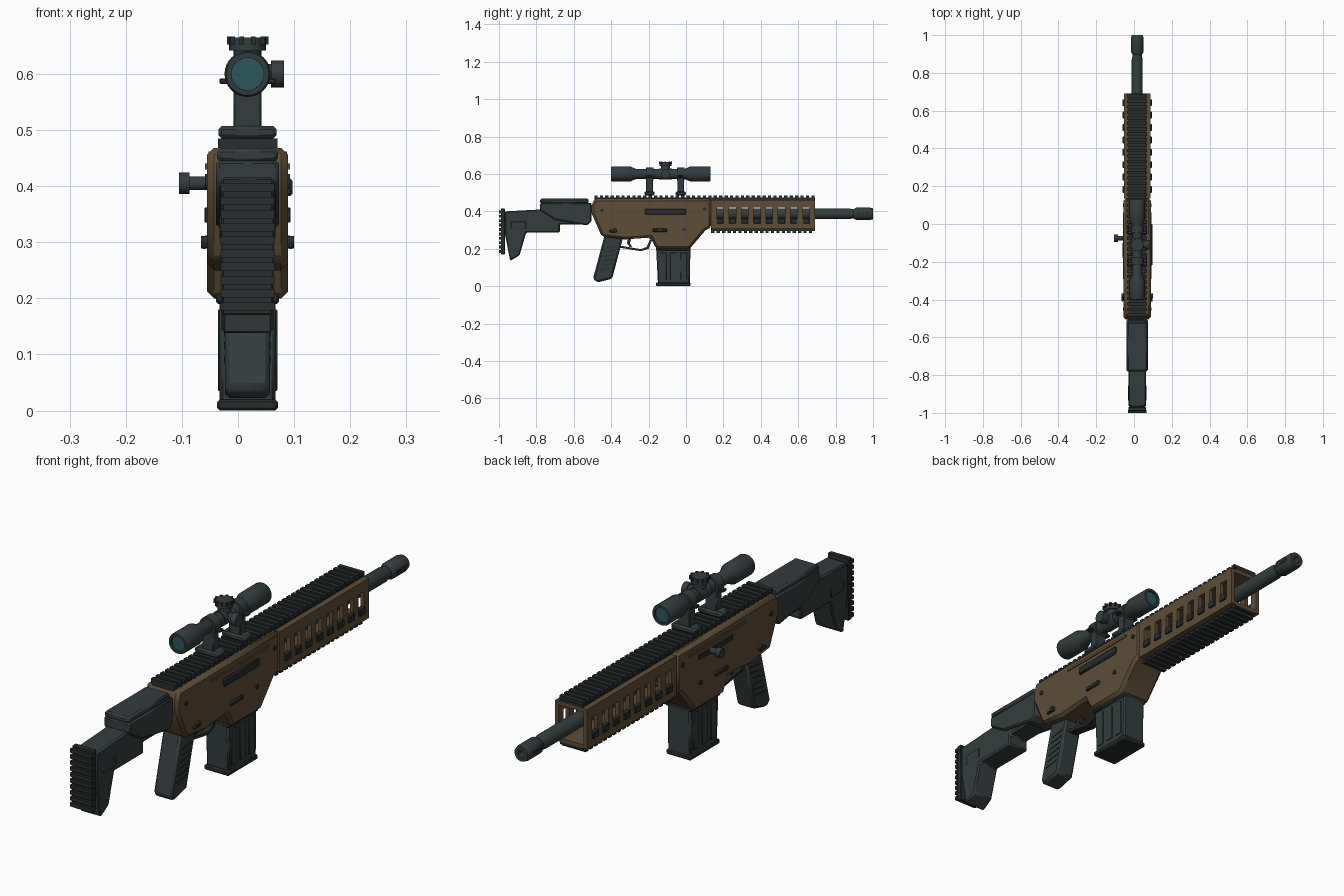
import bpy, bmesh, math
from mathutils import Matrix, Vector

if "Cube" in bpy.data.objects:
    bpy.data.objects.remove(bpy.data.objects["Cube"], do_unlink=True)

# Shared dimensions
CENTRE = .017
HALF = .072
TOP, RAIL_TOP = .468, .485
BACK, JOINT, GUARD_END, MUZZLE = -.505, .135, .69, 1
BORE, SIGHT = .387, .6
FORWARD, UP = Vector((0, 1, 0)), Vector((0, 0, 1))
LEFT = Vector((1, 0, 0))


def material(name, red, green, blue):
    mat = bpy.data.materials.new(name)
    mat.use_nodes = True
    mat.diffuse_color = (red, green, blue, 1)
    shader = mat.node_tree.nodes["Principled BSDF"]
    shader.inputs["Base Color"].default_value = mat.diffuse_color
    return mat


BROWN = material("earth brown", .112, .075, .038)
GREY = material("gunmetal grey", .035, .046, .047)
DARK = material("dark grey", .021, .026, .027)
TEAL = material("lens teal", .027, .095, .11)


def finish(name, bm, mat, bevel):
    """Turn a bmesh into an object, smooth except at sharp edges."""
    bmesh.ops.recalc_face_normals(bm, faces=bm.faces)
    for face in bm.faces:
        face.smooth = True
    for edge in bm.edges:
        edge.smooth = edge.calc_face_angle(math.pi) < math.radians(35)
    mesh = bpy.data.meshes.new(name)
    bm.to_mesh(mesh)
    bm.free()
    mesh.materials.append(mat)
    part = bpy.data.objects.new(name, mesh)
    bpy.context.collection.objects.link(part)
    if bevel:
        modifier = part.modifiers.new("bevel", "BEVEL")
        modifier.width = bevel
        modifier.segments = 1


def blocks(name, mat, across, along, up, bevel=0, count=1, step=0, mirror=False, vertical=False):
    """A block given by its spans from the centre line, repeated in a row and mirrored on request."""
    bm = bmesh.new()
    spans = (across, along, up)
    size = Matrix.Diagonal([high - low for low, high in spans] + [1])
    middle = Vector([(low + high) / 2 for low, high in spans])
    direction = UP if vertical else FORWARD
    for index in range(count):
        for side in (1, -1) if mirror else (1,):
            place = middle + direction * step * index
            place.x = CENTRE + side * middle.x
            bmesh.ops.create_cube(bm, size=1, matrix=Matrix.Translation(place) @ size)
    finish(name, bm, mat, bevel)


def central(name, mat, half, along, up, bevel=0, **row):
    blocks(name, mat, (-half, half), along, up, bevel, **row)


def slab(name, mat, half, outline, bevel=0):
    """Side outline of (y, z) points, extruded across the width."""
    bm = bmesh.new()
    face = bm.faces.new([bm.verts.new((CENTRE - half, y, z)) for y, z in outline])
    extruded = bmesh.ops.extrude_face_region(bm, geom=[face])["geom"]
    moved = [item for item in extruded if isinstance(item, bmesh.types.BMVert)]
    bmesh.ops.translate(bm, vec=LEFT * half * 2, verts=moved)
    finish(name, bm, mat, bevel)


def lathe(name, mat, y, z, axis, profile, sides=24):
    """Profile of (distance, radius) points turned round an axis through the centre line."""
    bm = bmesh.new()
    turn = UP.rotation_difference(axis).to_matrix()
    origin = Vector((CENTRE, y, z))
    angles = [math.tau * index / sides for index in range(sides)]
    rings = [[bm.verts.new(origin + turn @ Vector((radius * math.cos(a), radius * math.sin(a), distance)))
              for a in angles] for distance, radius in profile]
    for near, far in zip(rings, rings[1:]):
        for index in range(sides):
            bm.faces.new((near[index - 1], near[index], far[index], far[index - 1]))
    bm.faces.new(rings[0])
    bm.faces.new(rings[-1])
    finish(name, bm, mat, 0)


def rod(name, mat, y, z, axis, start, end, radius):
    lathe(name, mat, y, z, axis, [(start, radius), (end, radius)])


# Receiver
slab("receiver", BROWN, HALF, [
    (BACK, .43), (-.49, TOP), (JOINT, TOP), (JOINT, .315), (.105, .3),
    (.02, .2), (-.16, .2), (-.19, .26), (-.33, .25), (-.45, .265), (BACK, .39)], bevel=.012)
blocks("receiver_ridges", BROWN, (HALF - .01, HALF + .004), (-.29, .06), (.43, .44), mirror=True)

# Hand guard: long strips, window bars and cover plates
guard_length = (JOINT, GUARD_END)
guard_wall = (.054, .07)
upper_strip, lower_strip = (.42, .462), (.305, .342)
window = (lower_strip[1], upper_strip[0])
window_step = (GUARD_END - JOINT - .03) / 8
for strip in (upper_strip, lower_strip):
    blocks("hand_guard_strips", BROWN, guard_wall, guard_length, strip, mirror=True)
for plate in ((upper_strip[1] - .014, upper_strip[1]), (lower_strip[0], lower_strip[0] + .014)):
    central("hand_guard_plate", BROWN, guard_wall[0], guard_length, plate)
blocks("window_bars", BROWN, guard_wall, (JOINT, JOINT + .03), window,
       count=9, step=window_step, mirror=True)
blocks("window_pads", DARK, (.056, .077), (JOINT + .03, JOINT + window_step),
       (window[0] - .007, window[0] + .02), bevel=.002, count=8, step=window_step, mirror=True)

# Accessory rails with teeth
tooth_step = .029
for name, start, base, tooth in (
        ("top_rail", -.49, (TOP - .013, TOP + .005), (TOP, RAIL_TOP)),
        ("bottom_rail", JOINT, (.296, lower_strip[0]), (.284, .298))):
    central(name, DARK, .047, (start, GUARD_END), base)
    central(name + "_teeth", DARK, .053, (start, start + tooth_step * .6), tooth,
            count=round((GUARD_END - start) / tooth_step), step=tooth_step)

# Barrel and muzzle
barrel, brake, hole = .029, .033, .014
lathe("barrel", GREY, 0, BORE, FORWARD, [
    (.1, barrel), (.87, barrel), (.895, .024), (.91, brake), (.985, brake),
    (MUZZLE, barrel), (MUZZLE, hole), (.95, hole)])
blocks("muzzle_slots", DARK, (barrel, brake + .001), (.915, .93), (BORE - .007, BORE + .007),
       count=3, step=.022, mirror=True)

# Stock
pad_front, cheek_back = -.968, -.78
slab("stock", GREY, .046, [
    (pad_front, .4), (cheek_back, .41), (-.56, .41), (-.56, .33), (-.675, .33),
    (-.675, .286), (-.855, .286), (-.89, .165), (-.94, .135), (pad_front, .28)], bevel=.006)
central("butt_pad", DARK, .046, (-.99, pad_front), (.17, .415), bevel=.003)
central("butt_pad_ribs", DARK, .048, (-MUZZLE, -.985), (.178, .193),
        count=10, step=.0235, vertical=True)
slab("cheek_piece", GREY, .056, [
    (cheek_back, .446), (BACK, .446), (BACK, .345), (-.53, .325),
    (-.56, .33), (-.7, .355), (cheek_back, .405)], bevel=.006)
central("cheek_pad", GREY, .054, (cheek_back, -.52), (.442, TOP), bevel=.007)
blocks("stock_buttons", GREY, (.044, .05), (-.935, -.855), (.305, .347), bevel=.003, mirror=True)

# Pistol grip with grooves that follow its slant
slab("grip", GREY, .04, [(-.435, .275), (-.335, .265), (-.395, .04), (-.475, .02), (-.497, .04)],
     bevel=.009)
for index in range(6):
    middle = Vector((-.43, .09)) + Vector((.007, .024)) * index
    corners = [(-.03, -.006), (.03, .002), (.03, .008), (-.03, 0)]
    slab("grip_groove", DARK, .042, [middle + Vector(corner) for corner in corners])

# Trigger and its guard
slab("trigger_guard", DARK, .02, [
    (-.35, .205), (-.24, .187), (-.2, .2), (-.18, .25), (-.192, .25),
    (-.21, .21), (-.24, .198), (-.35, .216)])
slab("trigger", DARK, .01, [(-.31, .26), (-.29, .26), (-.3, .23), (-.288, .21), (-.3, .208), (-.316, .23)])

# Magazine
magazine_back, magazine_front = -.16, .024
slab("magazine", GREY, .05, [
    (magazine_back, .21), (magazine_front, .21), (.02, .01), (-.15, .01)], bevel=.006)
blocks("magazine_ribs", GREY, (.048, .053), (-.14, -.105), (.035, .18),
       bevel=.002, count=3, step=.055, mirror=True)
magazine_length = (magazine_back, magazine_front)
central("magazine_base", DARK, .054, magazine_length, (0, .02), bevel=.005)
central("magazine_collar", DARK, .056, magazine_length, (.19, .215), bevel=.004)

# Side controls
blocks("ejection_cover", DARK, (HALF - .01, HALF + .008), (-.22, 0), (.382, .414), bevel=.004)
blocks("bolt_slot", DARK, (-HALF - .003, -HALF + .01), (-.21, 0), (.395, .414))
blocks("release_buttons", DARK, (HALF - .01, HALF + .007), (-.18, -.1), (.29, .308),
       bevel=.004, mirror=True)
blocks("selector_levers", DARK, (HALF, HALF + .01), (-.41, -.37), (.288, .3),
       bevel=.003, mirror=True)
for side in (LEFT, -LEFT):
    rod("selector_pin", DARK, -.38, .3, side, 0, HALF + .011, radius=.011)
    for y, z in ((-.45, .405), (-.01, .303), (.1, .413)):
        rod("body_pin", DARK, y, z, side, 0, HALF + .004, radius=.009)
rod("bolt_handle", GREY, -.075, .405, -LEFT, HALF - .01, .11, radius=.012)
rod("bolt_knob", GREY, -.075, .405, -LEFT, .103, .122, radius=.019)

# Scope
tube, bell, glass = .026, .041, .029
scope_back, scope_front = -.4, .13
lathe("scope_tube", GREY, 0, SIGHT, FORWARD, [
    (scope_back + .015, glass), (scope_back, glass), (scope_back, bell - .003),
    (scope_back + .007, bell), (-.3, bell), (-.265, tube), (-.01, tube), (.025, bell),
    (scope_front - .005, bell), (scope_front, bell - .003), (scope_front, glass),
    (scope_front - .015, glass)], sides=32)
for name, y in (("rear_lens", scope_back + .01), ("front_lens", scope_front - .01)):
    rod(name, TEAL, y, SIGHT, FORWARD, -.002, .002, radius=glass)
for y in (-.195, -.028):
    rod("scope_ring", GREY, y, SIGHT, FORWARD, -.02, .02, radius=tube + .008)
    central("scope_mount", GREY, .025, (y - .018, y + .018), (.5, .585), bevel=.003)
    central("mount_clamp", GREY, .052, (y - .027, y + .027), (RAIL_TOP, .507), bevel=.006)
    central("ring_lugs", DARK, .05, (y - .012, y + .012), (.582, .592), bevel=.002)

# Scope turrets
turret = -.11
rod("turret_body", GREY, turret, SIGHT, FORWARD, -.035, .035, radius=.03)
for name, axis, radius in (("top_turret", UP, .033), ("side_turret", LEFT, .024)):
    rod(name + "_neck", GREY, turret, SIGHT, axis, 0, .045, radius=radius * .75)
    rod(name, GREY, turret, SIGHT, axis, .042, .065, radius=radius)
for index in range(10):
    angle = math.tau * index / 10
    x, y = .033 * math.cos(angle), turret + .033 * math.sin(angle)
    blocks("turret_knurl", DARK, (x - .004, x + .004), (y - .004, y + .004), (.652, .667))
